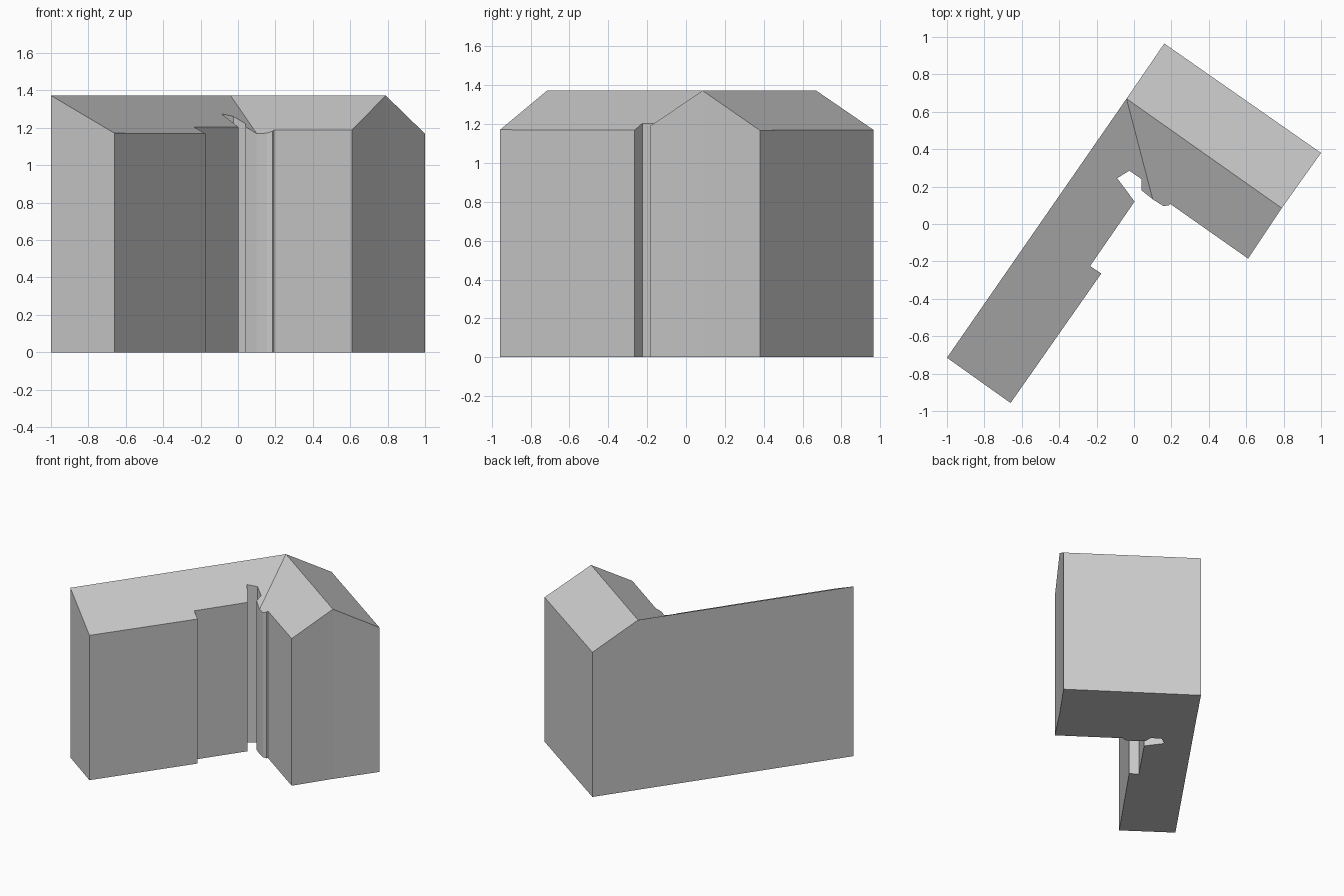
import bpy, bmesh
from mathutils import Vector

if "Cube" in bpy.data.objects:
    bpy.data.objects.remove(bpy.data.objects["Cube"])

RIDGE = 1.373
apex = Vector((-0.04, 0.67))        # corner where both ridges meet
gable = Vector((0.79, 0.085))       # far end of the gable ridge
along = (apex - Vector((-1.0, -0.715))).normalized()
across = Vector((along.y, -along.x))
ridge_dir = (gable - apex).normalized()
ridge_n = Vector((-ridge_dir.y, ridge_dir.x))


def shed(p):
    return RIDGE - 0.483 * (p - apex).dot(across)


def gable_roof(p):
    d = (p - apex).dot(ridge_n)
    return RIDGE - (0.565 * d if d > 0 else -0.565 * d)


# Footprint of each roof plane, counter-clockwise; valley runs apex -> VALLEY
A, G, VALLEY = tuple(apex), tuple(gable), (0.1, 0.132)
long_wing = [(-1, -0.715), (-0.66, -0.957), (-0.175, -0.265), (-0.235, -0.225),
             (0.003, 0.12), (-0.09, 0.245), (-0.025, 0.285), (0.04, 0.24),
             (0.04, 0.18), VALLEY, A]
front_slope = [VALLEY, (0.155, 0.097), (0.185, 0.098), (0.193, 0.108),
               (0.61, -0.185), G, A]
back_slope = [G, (1.0, 0.38), (0.162, 0.965), A]
outline = long_wing[:-1] + front_slope[1:-1] + back_slope[1:]

# Roof planes, walls and base share their corners
bm = bmesh.new()
top, base = {}, {}
for pt in outline:
    v = Vector(pt)
    z = shed(v) if pt in long_wing else gable_roof(v)
    top[pt] = bm.verts.new((*pt, z))
    base[pt] = bm.verts.new((*pt, 0))
for plane in (long_wing, front_slope, back_slope):
    bm.faces.new([top[p] for p in plane])
for p, q in zip(outline, outline[1:] + outline[:1]):
    bm.faces.new((base[p], base[q], top[q], top[p]))
bm.faces.new([base[p] for p in reversed(outline)])
bmesh.ops.recalc_face_normals(bm, faces=bm.faces)

mesh = bpy.data.meshes.new("building")
bm.to_mesh(mesh)
bm.free()
bpy.context.collection.objects.link(bpy.data.objects.new("building", mesh))
